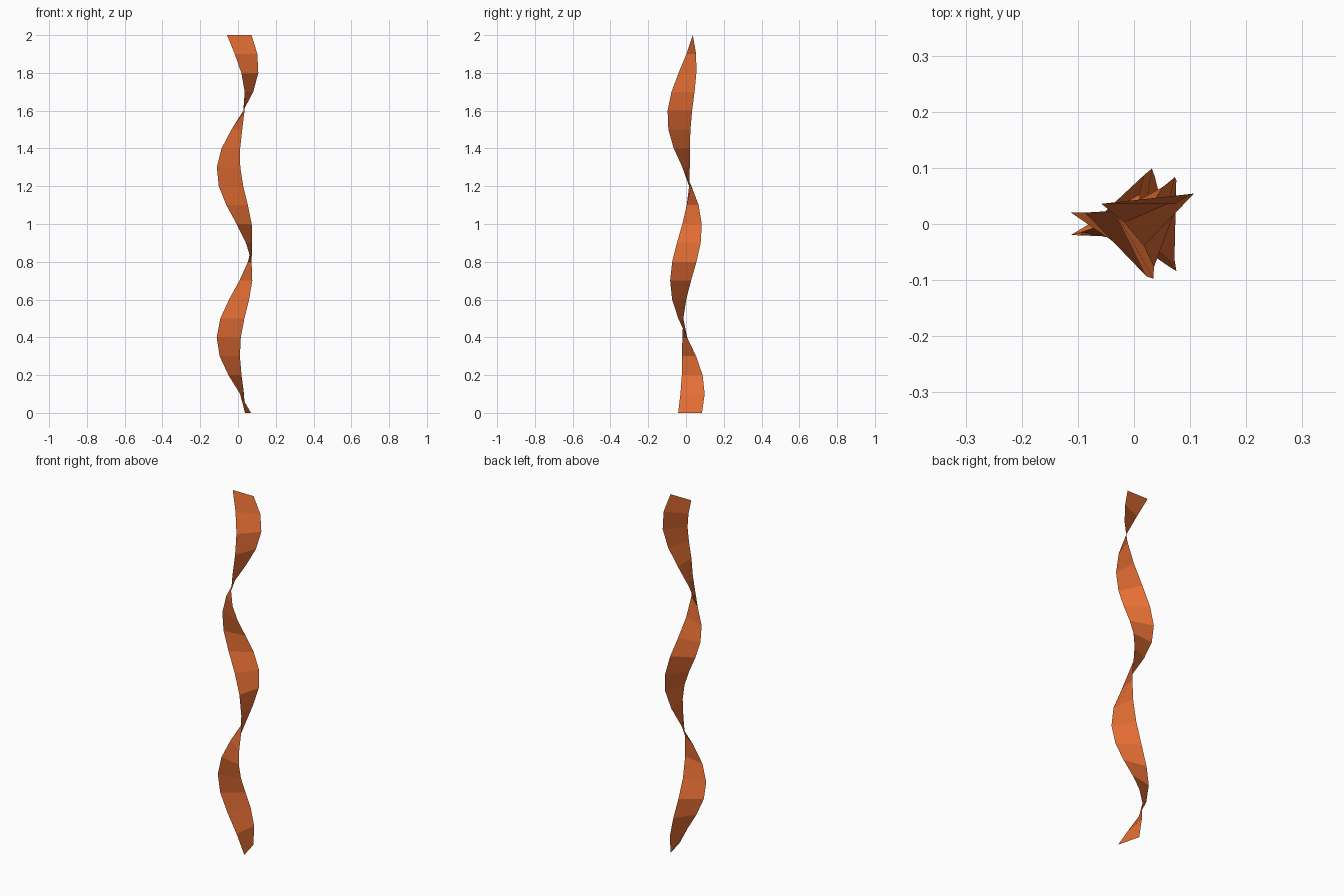
import bpy
import bmesh
from math import sin, cos

if "Cube" in bpy.data.objects:
    bpy.data.objects.remove(bpy.data.objects["Cube"])

STEPS = 20          # flat segments along the length
HEIGHT = 2.0
HALF_WIDTH = 0.065
TRAVEL = 2.7        # curve parameter from top to bottom

orange = bpy.data.materials.new("burnt orange")
orange.diffuse_color = (0.80, 0.16, 0.035, 1)
orange.use_nodes = True
orange.node_tree.nodes["Principled BSDF"].inputs["Base Color"].default_value = orange.diffuse_color

# Hanging ribbon: the centre line sways in a helix while the strip twists
bm = bmesh.new()
rows = []
for i in range(STEPS + 1):
    u = TRAVEL * i / STEPS
    z = HEIGHT * (1 - i / STEPS)
    cx = 0.007 + 0.057 * sin(5 * u)
    cy = 0.036 * cos(5 * u)
    dx, dy = HALF_WIDTH * cos(3 * u), HALF_WIDTH * sin(3 * u)
    rows.append([bm.verts.new((cx + s * dx, cy + s * dy, z)) for s in (-1, 1)])
for (a, b), (c, d) in zip(rows, rows[1:]):
    bm.faces.new((a, c, d, b))

mesh = bpy.data.meshes.new("twisted_ribbon")
bm.to_mesh(mesh)
bm.free()
mesh.materials.append(orange)
ribbon = bpy.data.objects.new("twisted_ribbon", mesh)
bpy.context.collection.objects.link(ribbon)
